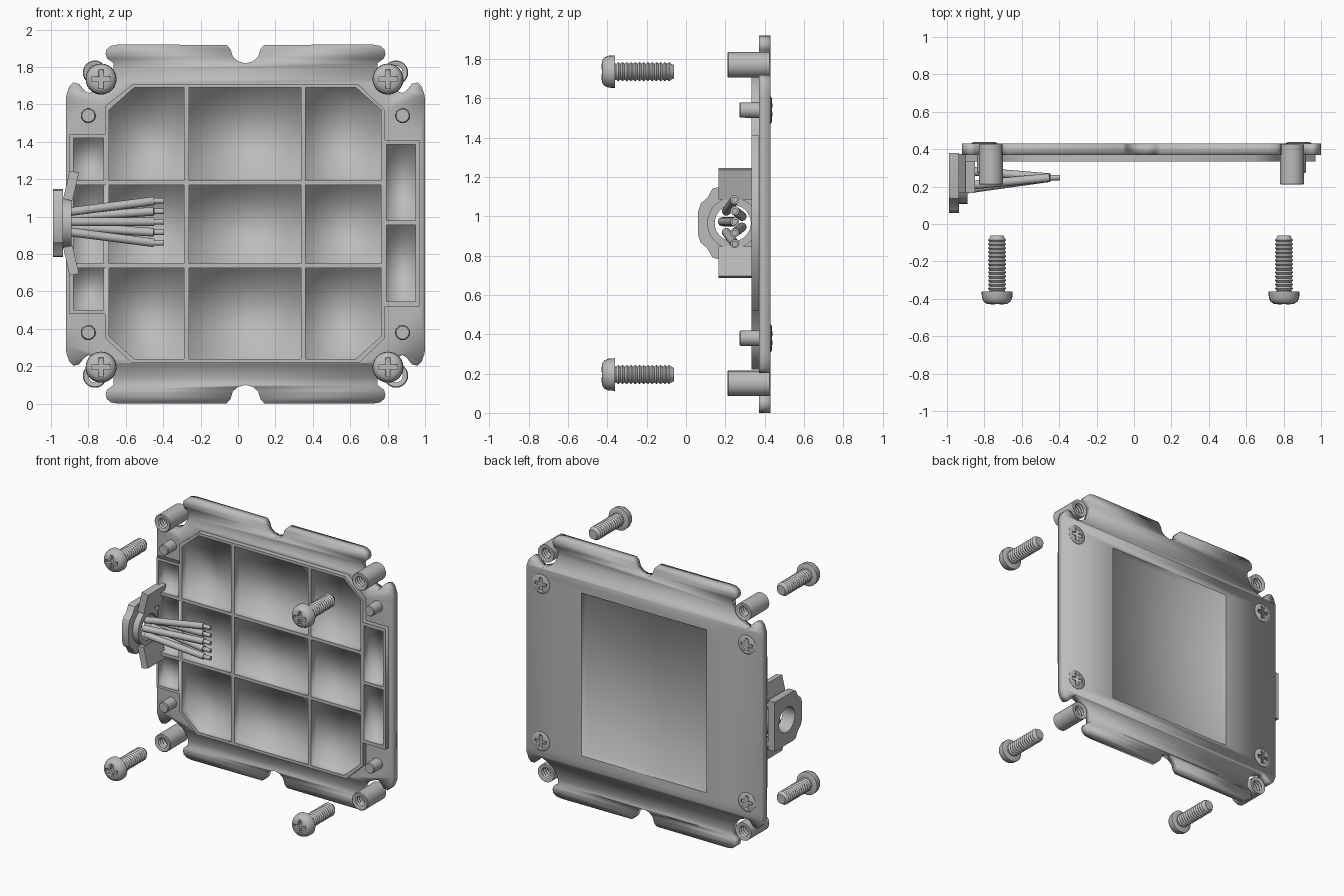
import bpy, bmesh, math
from mathutils import Vector
from mathutils.geometry import tessellate_polygon

if "Cube" in bpy.data.objects:
    bpy.data.objects.remove(bpy.data.objects["Cube"])

CX, CZ = 0.04, 0.96
grey = bpy.data.materials.new("light grey plastic")
grey.diffuse_color = (0.5, 0.5, 0.5, 1)
grey.use_nodes = True
grey.node_tree.nodes["Principled BSDF"].inputs["Base Color"].default_value = grey.diffuse_color


def finish(name, bm, angle=None, recalc=True):
    if recalc:
        bmesh.ops.recalc_face_normals(bm, faces=bm.faces)
    me = bpy.data.meshes.new(name)
    bm.to_mesh(me)
    bm.free()
    ob = bpy.data.objects.new(name, me)
    bpy.context.collection.objects.link(ob)
    me.materials.append(grey)
    for p in me.polygons:
        p.use_smooth = True
    if angle:
        me.set_sharp_from_angle(angle=math.radians(angle))
    return ob


def ring(bm, loop, y):
    return [bm.verts.new((x, y, z)) for x, z in loop]


def wall(bm, a, b):
    return [bm.faces.new((a[i - 1], a[i], b[i], b[i - 1])) for i in range(len(a))]


def fill(bm, rings, front):
    # cap with holes, facing front (-y) or back (+y)
    verts = [v for r in rings for v in r]
    out = []
    for t in tessellate_polygon([[v.co.xz.to_3d() for v in r] for r in rings]):
        f = bm.faces.new([verts[i] for i in t])
        f.normal_update()
        if (f.normal.y < 0) != front:
            f.normal_flip()
        out.append(f)
    return out


def rect(x0, x1, z0, z1):
    return [(x0, z0), (x1, z0), (x1, z1), (x0, z1)]


def orient(faces, c, outward):
    for f in faces:
        f.normal_update()
        d = f.calc_center_median() - Vector(c)
        d.y = 0
        if (f.normal.dot(d) > 0) != outward:
            f.normal_flip()


def area(loop):
    return sum(loop[i - 1][0] * q[1] - q[0] * loop[i - 1][1] for i, q in enumerate(loop))


def ring_walls(bm, loop, a, b, outward):
    # side walls along a loop, oriented by its winding
    s = area(loop) > 0
    for i, f in enumerate(wall(bm, a, b)):
        f.normal_update()
        (x0, z0), (x1, z1) = loop[i - 1], loop[i]
        n = Vector((z1 - z0, 0, x0 - x1)) * (1 if s else -1)
        if (f.normal.dot(n) > 0) != outward:
            f.normal_flip()


# Cover plate outline: one quarter mirrored, with clip notches and corner scallops
q = [(0, .86), (.04, .87), (.068, .895), (.08, .935), (.1, .958), (.68, .96), (.72, .953),
     (.742, .935), (.748, .91), (.74, .885), (.705, .86), (.705, .82), (.725, .775), (.75, .745),
     (.79, .72), (.84, .70), (.862, .715), (.89, .75), (.92, .757), (.942, .735), (.958, .69), (.96, .65)]
half = q + [(u, -v) for u, v in reversed(q)]
full = half + [(-u, v) for u, v in reversed(half)][1:-1]
outline = [(CX + u, CZ + v) for u, v in full]

# Raised frame outline: clipped rectangle plus a box on each side
frame = [(-.71, .35), (-.57, .22), (.65, .22), (.785, .35), (.785, .52), (.97, .52), (.97, 1.41),
         (.785, 1.41), (.785, 1.57), (.64, 1.71), (-.56, 1.71), (-.71, 1.59),
         (-.71, 1.44), (-.90, 1.44), (-.90, .48), (-.71, .48)]

# Compartments in a 3 x 3 layout with clipped corners, plus side pockets
XS = [(-.69, -.29), (-.262, .338), (.362, .765)]
ZS = [(.24, .725), (.748, 1.168), (1.192, 1.69)]
pockets = []
for i, (x0, x1) in enumerate(XS):
    for j, (z0, z1) in enumerate(ZS):
        p = rect(x0, x1, z0, z1)
        if i != 1 and j != 1:
            k = (0 if i == 0 else 1) if j == 0 else (3 if i == 0 else 2)
            x, z = p[k]
            sx, sz = (1 if i == 0 else -1) * .135, (1 if j == 0 else -1) * .12
            cut = [(x, z + sz), (x + sx, z)]
            p[k:k + 1] = cut if k in (0, 2) else cut[::-1]
        pockets.append(p)
pockets += [rect(.795, .95, .545, .955), rect(.795, .95, .978, 1.385)]
pockets += [rect(-.88, -.72, a, b) for a, b in ((.5, .725), (.748, 1.168), (1.192, 1.42))]

F, B, RIM, FLOOR = .37, .43, .333, .392
bm = bmesh.new()
fo, bo = ring(bm, outline, F), ring(bm, outline, B)
ring_walls(bm, outline, fo, bo, True)
fill(bm, [fo, ring(bm, frame, F)], True)
# Back recess
r1 = rect(-.47, .55, .36, 1.56)
r2 = rect(-.45, .53, .38, 1.54)
a, b = ring(bm, r1, B), ring(bm, r2, B - .028)
fill(bm, [bo, a], False)
ring_walls(bm, r1, ring(bm, r1, B), b, False)
fill(bm, [b], False)
# Frame sides, rim and compartments
ring_walls(bm, frame, ring(bm, frame, F), ring(bm, frame, RIM), True)
fill(bm, [ring(bm, frame, RIM)] + [ring(bm, p, RIM) for p in pockets], True)
for p in pockets:
    top, low = ring(bm, p, RIM), ring(bm, p, FLOOR)
    ring_walls(bm, p, top, low, False)
    fill(bm, [low], True)
finish("cover_plate", bm, recalc=False)


def lathe(name, prof, x, z, n=24, closed=False, angle=35):
    # spin (y, radius) points around an axis along y
    bm = bmesh.new()
    rs = [ring(bm, [(x + r * math.cos(2 * math.pi * k / n), z + r * math.sin(2 * math.pi * k / n))
                    for k in range(n)], y) for y, r in prof]
    for i in range(len(rs) - 1):
        wall(bm, rs[i], rs[i + 1])
    if closed:
        wall(bm, rs[-1], rs[0])
    else:
        bm.faces.new(rs[0])
        bm.faces.new(rs[-1])
    return finish(name, bm, angle)


def cross_cut(ob, x, y, z, size):
    # cross-shaped drive recess
    for w, h in ((size, .012), (.012, size)):
        bm = bmesh.new()
        bmesh.ops.create_cube(bm, size=2)
        for v in bm.verts:
            v.co = (x + v.co.x * w, y + v.co.y * .025, z + v.co.z * h)
        c = finish("drive_cutter", bm, 30)
        c.hide_render = True
        c.hide_viewport = True
        m = ob.modifiers.new("drive", 'BOOLEAN')
        m.operation, m.object, m.solver = 'DIFFERENCE', c, 'EXACT'


def thread(y0, y1, lo, hi, n):
    return [(y0 + (y1 - y0) * i / (2 * n), hi if i % 2 else lo) for i in range(2 * n + 1)]


for sx in (-1, 1):
    for sz in (-1, 1):
        # Threaded corner boss
        bore = thread(.42, .215, .036, .044, 9)
        lathe("corner_boss", [(.21, .046), (.21, .060), (.215, .065), (.425, .065), (.425, .046)] + bore,
              CX + sx * .805, CZ + sz * .81, closed=True)
        # Loose mounting screw
        x, z = CX - .005 + sx * .767, CZ + .005 + sz * .77
        s = lathe("mounting_screw", [(-.43, .03), (-.427, .055), (-.415, .072), (-.395, .081), (-.362, .083),
                  (-.36, .08), (-.36, .043)] + thread(-.355, -.075, .040, .049, 13) + [(-.062, .034)], x, z)
        cross_cut(s, x, -.43, z, .05)
        # Locating peg and rear screw head
        x, z = CX + sx * .84, CZ + sz * .58
        lathe("locating_peg", [(.272, .034), (.278, .039), (.375, .040)], x, z)
        s = lathe("rear_screw_head", [(.41, .07), (.432, .07), (.437, .06), (.439, .03)], x, z)
        cross_cut(s, x, .445, z, .045)

# Cable grommet flange with a round opening
GY, GZ, N = .238, .965, 32
side = [(.06, .055), (.075, .10), (.11, .13), (.135, .175), (.16, .182), (.38, .182)]
D = [(y, z) for y, z in side] + [(y, -z) for y, z in reversed(side)]


def slab(name, x0, x1, loop, hole_r):
    bm = bmesh.new()
    hole = [(GY + hole_r * math.cos(2 * math.pi * k / N), hole_r * math.sin(2 * math.pi * k / N))
            for k in range(N)]
    rs = [[[bm.verts.new((x, y, GZ + z)) for y, z in lp] for lp in (loop, hole)] for x in (x0, x1)]
    for k in (0, 1):
        wall(bm, rs[0][k], rs[1][k])
    for o, h in rs:
        vs = o + h
        for t in tessellate_polygon([[Vector((v.co.y, v.co.z, 0)) for v in r] for r in (o, h)]):
            bm.faces.new([vs[i] for i in t])
    return finish(name, bm, 30)


slab("grommet_flange", -.99, -.935, D, .092)
slab("grommet_collar", -.935, -.89,
     [(GY + .13 * math.cos(2 * math.pi * k / N), .13 * math.sin(2 * math.pi * k / N)) for k in range(N)], .092)

# Slanted retaining tabs above and below the grommet
for s in (-1, 1):
    bm = bmesh.new()
    prof = [(-.935, .13), (-.885, .12), (-.85, .27), (-.90, .28)]
    loop = [(x, GZ + s * v) for x, v in prof]
    a, b = ring(bm, loop, .165), ring(bm, loop, .375)
    wall(bm, a, b)
    bm.faces.new(a)
    bm.faces.new(b)
    finish("retaining_tab", bm, 30)


def rod(name, p, q, r):
    p, q = Vector(p), Vector(q)
    bm = bmesh.new()
    bmesh.ops.create_cone(bm, cap_ends=True, segments=16, radius1=r, radius2=r, depth=(q - p).length)
    rot = (q - p).to_track_quat('Z', 'Y')
    for v in bm.verts:
        v.co = rot @ v.co + (p + q) / 2
    finish(name, bm, 40)


# Wires fanning out with bare ends
for i, y in enumerate((.205, .285, .185, .285, .205)):
    k = i - 2
    end = Vector((-.45, .248, .972 + k * .056))
    rod("wire", (-.90, y, .972 + k * .027), end, .023)
    rod("wire_end", end, end + Vector((.055, 0, 0)), .015)
